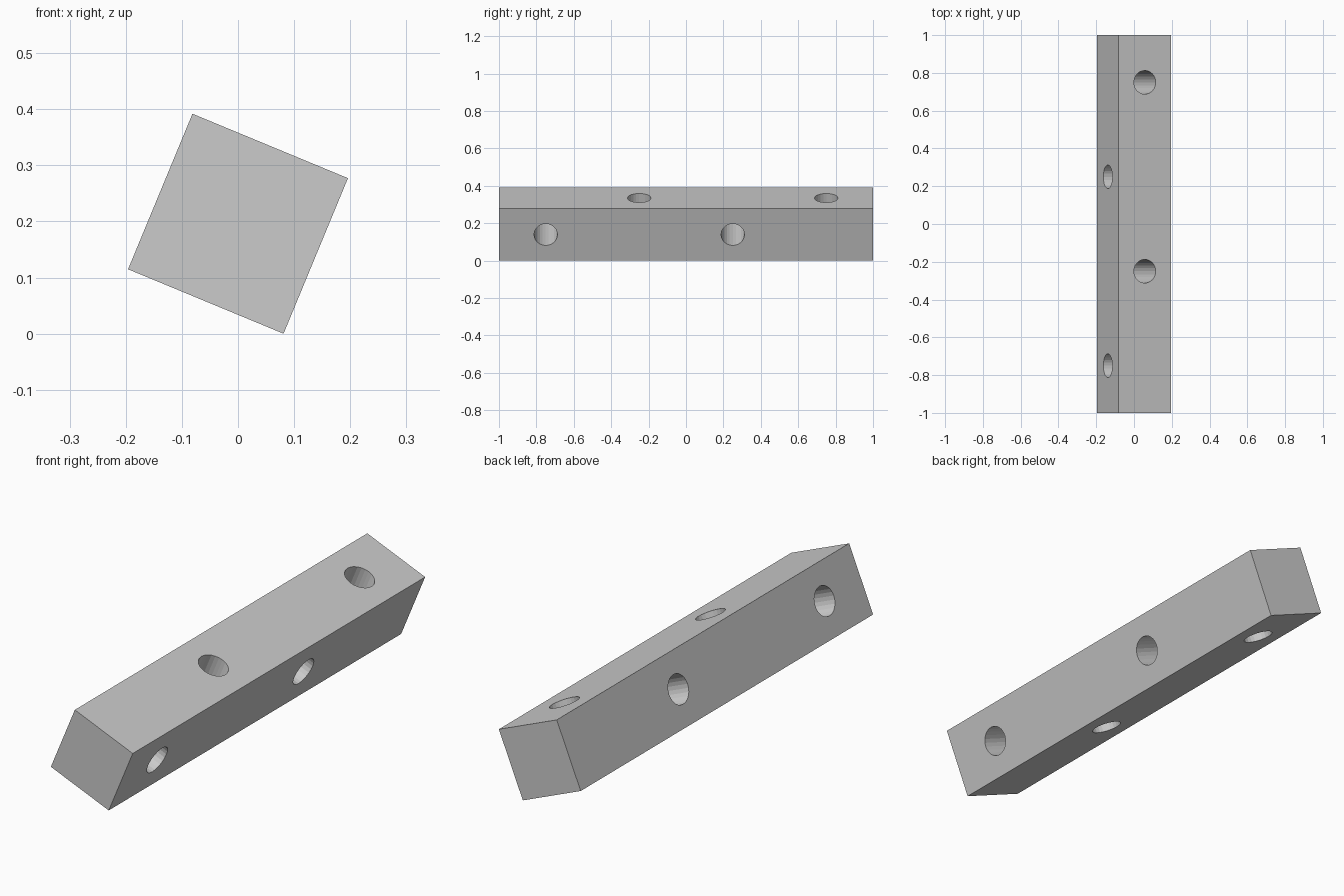
import bpy
from math import radians, pi

cube = bpy.data.objects.get("Cube")
if cube:
    bpy.data.objects.remove(cube, do_unlink=True)

SIDE, LENGTH, HOLE_R = 0.3, 2.0, 0.0625
TILT = radians(22.5)
CENTRE_Z = 0.196

grey = bpy.data.materials.new("plain_grey")
grey.use_nodes = True
colour = (0.6, 0.6, 0.6, 1)
grey.diffuse_color = colour
grey.node_tree.nodes["Principled BSDF"].inputs["Base Color"].default_value = colour

# Square beam, tilted about its long axis
bpy.ops.mesh.primitive_cube_add(size=1)
beam = bpy.context.object
beam.name = "drilled_beam"
beam.scale = (SIDE, LENGTH, SIDE)
bpy.ops.object.transform_apply(scale=True)
beam.data.materials.append(grey)


# Through holes, alternating between the two directions
def drill(y, rotation):
    bpy.ops.mesh.primitive_cylinder_add(vertices=24, radius=HOLE_R, depth=SIDE * 2,
                                        location=(0, y, 0), rotation=rotation)
    cutter = bpy.context.object
    cutter.name = "hole_cutter"
    cutter.data.materials.append(grey)
    cut = beam.modifiers.new("hole", "BOOLEAN")
    cut.operation = "DIFFERENCE"
    cut.solver = "EXACT"
    cut.object = cutter
    bpy.context.view_layer.objects.active = beam
    bpy.ops.object.modifier_apply(modifier=cut.name)
    bpy.data.objects.remove(cutter, do_unlink=True)


for y in (-0.25, 0.75):
    drill(y, (0, 0, 0))
for y in (-0.75, 0.25):
    drill(y, (0, pi / 2, 0))

beam.rotation_euler = (0, TILT, 0)
beam.location = (0, 0, CENTRE_Z)
